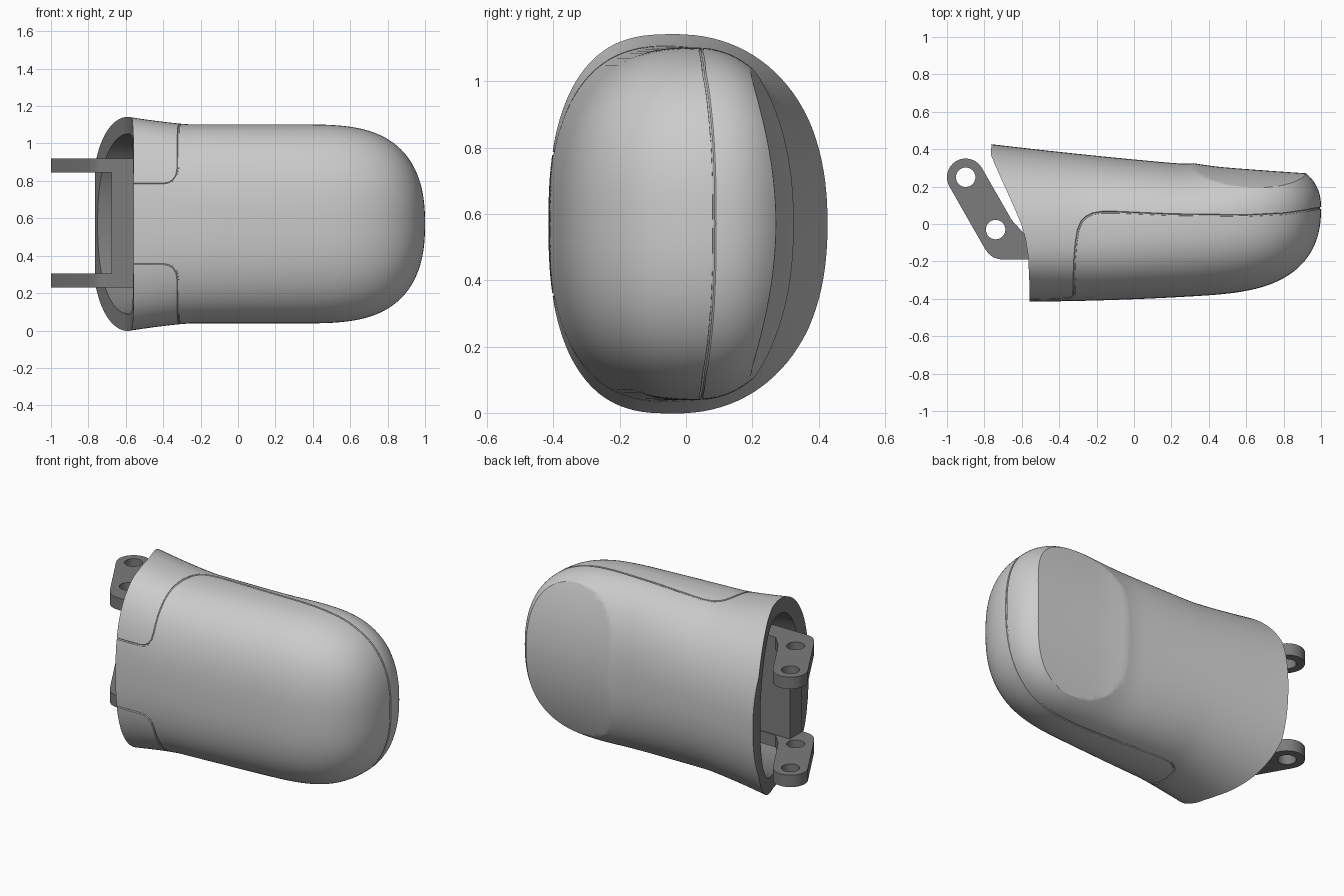
import bpy, bmesh, math

if "Cube" in bpy.data.objects:
    bpy.data.objects.remove(bpy.data.objects["Cube"])

CZ = 0.57  # mid height of the whole part


def smooth(t):
    t = max(0.0, min(1.0, t))
    return t * t * (3 - 2 * t)


def material(name, v):
    m = bpy.data.materials.new(name)
    m.diffuse_color = (v, v, v, 1)
    m.use_nodes = True
    m.node_tree.nodes["Principled BSDF"].inputs["Base Color"].default_value = m.diffuse_color
    return m


light = material("light_grey", 0.8)
dark = material("dark_grey", 0.2)


# Shell section at x: widest y, front depth, back depth, half height
def back_line(x):
    return 0.345 - 0.095 * x + 0.016 * x * x


def section(x):
    u = max(0.0, (x - 0.3) / 0.7)
    s = max(0.0, 1 - u ** 3.4) ** (1 / 2.4)
    ym = -0.07 + 0.1 * (x + 0.56)
    front = ym - (-0.402 + 0.04 * x + 0.03 * x * x)
    back = back_line(x) + 0.11 * smooth((x - 0.2) / 0.7) - ym
    w = 0.532 + 0.036 * max(0.0, (-0.25 - x) / 0.31) ** 1.3
    return ym, front * s, back * s, w * s


NF, NB = 2.5, 2.25  # squareness of the front and back halves


def dz_at(x, y):
    ym, f, b, w = section(x)
    a, n = (b, NB) if y > ym else (f, NF)
    r = min(1.0, abs(y - ym) / max(a, 1e-5))
    return w * (1 - r ** n) ** (1 / n)


def y_front(x, dz):
    ym, f, b, w = section(x)
    return ym - f * (1 - min(1.0, abs(dz) / w) ** NF) ** (1 / NF)


def finish(name, bm, mat):
    bmesh.ops.recalc_face_normals(bm, faces=bm.faces)
    me = bpy.data.meshes.new(name)
    bm.to_mesh(me)
    bm.free()
    me.materials.append(mat)
    ob = bpy.data.objects.new(name, me)
    bpy.context.collection.objects.link(ob)
    return ob


def activate(ob):
    bpy.ops.object.select_all(action='DESELECT')
    ob.select_set(True)
    bpy.context.view_layer.objects.active = ob


def cut(ob, cutter):
    mod = ob.modifiers.new("cut", 'BOOLEAN')
    mod.operation = 'DIFFERENCE'
    mod.solver = 'EXACT'
    mod.object = cutter
    mod.material_mode = 'TRANSFER'
    activate(ob)
    bpy.ops.object.modifier_apply(modifier=mod.name)
    bpy.data.objects.remove(cutter, do_unlink=True)


def loft(name, xs, inset, mat, seg=112):
    bm = bmesh.new()
    rings = []
    for x in xs:
        ym, f, b, w = section(x)
        ring = []
        for i in range(seg):
            t = 2 * math.pi * i / seg
            c, s = math.cos(t), math.sin(t)
            a, n = (b, NB) if s > 0 else (f, NF)
            y = ym + math.copysign((a - inset) * abs(s) ** (2 / n), s)
            z = CZ + math.copysign((w - inset) * abs(c) ** (2 / n), c)
            ring.append(bm.verts.new((x, y, z)))
        rings.append(ring)
    for p, q in zip(rings, rings[1:]):
        for i in range(seg):
            j = (i + 1) % seg
            bm.faces.new((p[i], p[j], q[j], q[i]))
    bm.faces.new(rings[0])
    bm.faces.new(rings[-1])
    return finish(name, bm, mat)


def prism(name, pts, z0, z1, mat):
    bm = bmesh.new()
    lo = [bm.verts.new((x, y, z0)) for x, y in pts]
    hi = [bm.verts.new((x, y, z1)) for x, y in pts]
    bm.faces.new(lo)
    bm.faces.new(hi)
    for i in range(len(pts)):
        j = (i + 1) % len(pts)
        bm.faces.new((lo[i], lo[j], hi[j], hi[i]))
    return finish(name, bm, mat)


def circle(cx, cy, r, n=40, a0=0.0, a1=360.0):
    full = a1 - a0 >= 360
    d = n if full else n - 1
    return [(cx + r * math.cos(math.radians(a0 + (a1 - a0) * i / d)),
             cy + r * math.sin(math.radians(a0 + (a1 - a0) * i / d))) for i in range(n)]


# Shell body with domed tip
xs = [-0.95 + 1.25 * i / 40 for i in range(40)]
xs += [0.3 + 0.7 * (1 - (1 - i / 44) ** 2) for i in range(44)]
shell = loft("fingertip_shell", xs, 0.0, light)

# Flattened pad on the back near the tip
bm = bmesh.new()
NX, NZ = 70, 40
grid = []
for i in range(NX + 1):
    x = -1.2 + 2.4 * i / NX
    row = []
    for k in range(NZ + 1):
        dz = -0.75 + 1.5 * k / NZ
        y = back_line(x) + 0.02 * (1 - smooth((x - 0.1) / 0.4)) - 0.07 * (dz / 0.4) ** 2
        y += 0.15 * smooth((0.3 - x) / 0.3)
        row.append(bm.verts.new((x, y, CZ + dz)))
    grid.append(row)
for i in range(NX):
    for k in range(NZ):
        bm.faces.new((grid[i][k], grid[i + 1][k], grid[i + 1][k + 1], grid[i][k + 1]))
ext = bmesh.ops.extrude_face_region(bm, geom=bm.faces[:], use_keep_orig=True)
for g in ext["geom"]:
    if isinstance(g, bmesh.types.BMVert):
        g.co.y = 1.0
cut(shell, finish("pad_cutter", bm, light))

# Slanted open end and hollow
rim = [(-0.56, -0.8), (-0.56, -0.3), (-0.566, -0.17), (-0.58, -0.08), (-0.603, 0.0),
       (-0.65, 0.11), (-0.7, 0.22), (-0.74, 0.31), (-0.765, 0.37), (-0.762, 0.43), (-0.75, 0.8)]
cut(shell, prism("rim_cutter", rim + [(-1.4, 0.8), (-1.4, -0.8)], -0.5, 1.7, dark))
cut(shell, loft("hollow_cutter", [-1.0 + 0.65 * i / 14 for i in range(15)], 0.09, dark, 80))

# Panel seam: a thin groove around the front cover
front = [(-0.68, 0.213), (-0.4, 0.213), (-0.37, 0.218), (-0.345, 0.234), (-0.328, 0.26),
         (-0.321, 0.3), (-0.32, 0.42)]
side = [(-0.32, -0.27), (-0.318, -0.2), (-0.31, -0.1), (-0.298, -0.03), (-0.28, 0.012),
        (-0.255, 0.038), (-0.22, 0.055), (-0.17, 0.063), (-0.1, 0.063), (0.2, 0.05),
        (0.6, 0.045), (0.8, 0.055), (0.92, 0.072), (1.0, 0.086)]


def subdivide(pts, n):
    out = []
    for (a, b), (c, d) in zip(pts, pts[1:]):
        for i in range(n):
            t = i / n
            if c == 1.0:
                t = 1 - (1 - t) ** 2
            out.append((a + (c - a) * t, b + (d - b) * t))
    return out


half = [(x, y_front(x, d), d) for x, d in subdivide(front, 5) + [front[-1]]]
half += [(x, y, dz_at(x, y)) for x, y in subdivide(side, 6)]
path = half + [(0.9995, 0.086, 0.0)] + [(x, y, -d) for x, y, d in reversed(half)]
cu = bpy.data.curves.new("seam", 'CURVE')
cu.dimensions = '3D'
cu.bevel_depth = 0.006
cu.bevel_resolution = 1
cu.use_fill_caps = True
sp = cu.splines.new('POLY')
sp.points.add(len(path) - 1)
for p, (x, y, d) in zip(sp.points, path):
    p.co = (x, y, CZ + d, 1)
seam = bpy.data.objects.new("seam_cutter", cu)
bpy.context.collection.objects.link(seam)
activate(seam)
bpy.ops.object.convert(target='MESH')
seam = bpy.context.view_layer.objects.active
bm = bmesh.new()
bm.from_mesh(seam.data)
bmesh.ops.remove_doubles(bm, verts=bm.verts, dist=1e-5)
bpy.data.objects.remove(seam, do_unlink=True)
cut(shell, finish("seam_groove_cutter", bm, light))

# Hinge lugs with two pin holes each
lug = circle(-0.9, 0.25, 0.1, 20, 29.8, 209.8)
lug += [(-0.827, -0.08), (-0.8, -0.127), (-0.78, -0.156), (-0.755, -0.177), (-0.725, -0.188),
        (-0.69, -0.19), (-0.33, -0.19), (-0.33, -0.06), (-0.58, -0.06), (-0.653, 0.02)]
parts = [shell]
for name, z0 in (("lower_hinge_lug", 0.23), ("upper_hinge_lug", 0.845)):
    ob = prism(name, lug, z0, z0 + 0.075, dark)
    for cx, cy in ((-0.9, 0.25), (-0.74, -0.03)):
        cut(ob, prism("pin_cutter", circle(cx, cy, 0.052), z0 - 0.1, z0 + 0.2, dark))
    parts.append(ob)

# Web joining the lugs
web = [(-0.675, -0.188), (-0.34, -0.188), (-0.34, -0.065), (-0.59, -0.065), (-0.675, -0.065)]
parts.append(prism("hinge_web", web, 0.3, 0.85, dark))

for ob in parts:
    activate(ob)
    bpy.ops.object.shade_smooth_by_angle(angle=math.radians(28))
